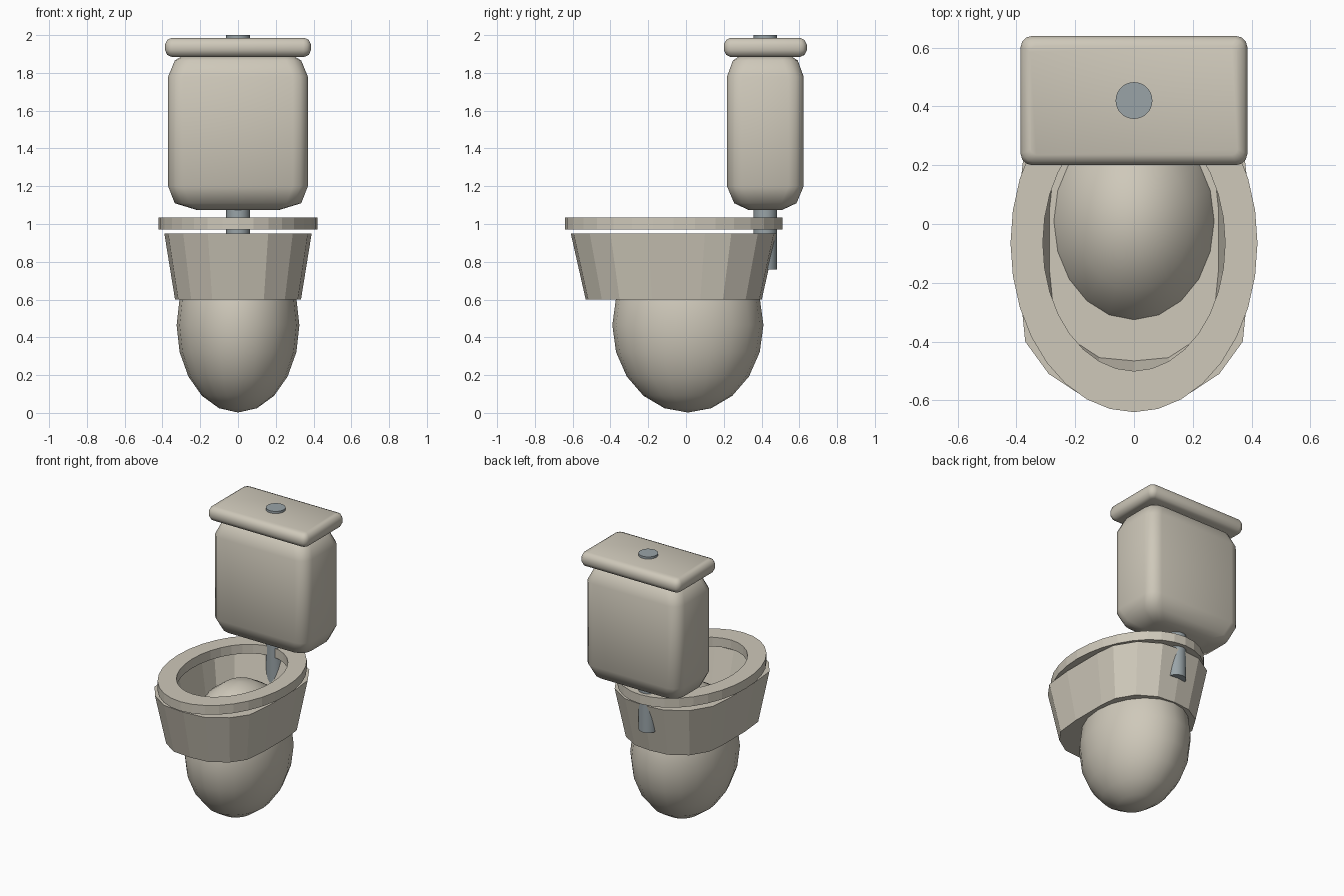
import bpy, bmesh, math

if "Cube" in bpy.data.objects:
    bpy.data.objects.remove(bpy.data.objects["Cube"])

def material(name, rgb):
    m = bpy.data.materials.new(name)
    m.diffuse_color = (*rgb, 1)
    m.use_nodes = True
    m.node_tree.nodes["Principled BSDF"].inputs["Base Color"].default_value = m.diffuse_color
    return m

ceramic = material("ceramic", (0.62, 0.58, 0.49))
steel = material("steel", (0.32, 0.37, 0.39))

def loft(name, loops, mat, closed=False):
    """Bridge equal-length point loops; cap the ends unless the strip is closed."""
    bm = bmesh.new()
    rings = [[bm.verts.new(p) for p in loop] for loop in loops]
    n = len(rings[0])
    pairs = list(zip(rings, rings[1:]))
    if closed:
        pairs.append((rings[-1], rings[0]))
    for a, b in pairs:
        for i in range(n):
            j = (i + 1) % n
            bm.faces.new((a[i], a[j], b[j], b[i]))
    if not closed:
        bm.faces.new(rings[0][::-1])
        bm.faces.new(rings[-1])
    bmesh.ops.recalc_face_normals(bm, faces=bm.faces)
    mesh = bpy.data.meshes.new(name)
    bm.to_mesh(mesh)
    bm.free()
    ob = bpy.data.objects.new(name, mesh)
    bpy.context.collection.objects.link(ob)
    mesh.materials.append(mat)
    return ob

def smooth(ob, angle=40):
    bpy.ops.object.select_all(action='DESELECT')
    ob.select_set(True)
    bpy.context.view_layer.objects.active = ob
    bpy.ops.object.shade_smooth_by_angle(angle=math.radians(angle))

def ellipse(rx, ry, cy, z, n=32):
    return [(rx * math.sin(2 * math.pi * i / n), cy - ry * math.cos(2 * math.pi * i / n), z)
            for i in range(n)]

def rounded_rect(hx, hy, r, cy, z, seg=3):
    pts = []
    for k, (sx, sy) in enumerate([(1, 1), (-1, 1), (-1, -1), (1, -1)]):
        for i in range(seg + 1):
            a = math.pi / 2 * (k + i / seg)
            pts.append((sx * (hx - r) + r * math.cos(a), cy + sy * (hy - r) + r * math.sin(a), z))
    return pts

# Egg-shaped base, poking through the bowl floor
bpy.ops.mesh.primitive_uv_sphere_add(segments=20, ring_count=10, radius=1, location=(0, 0.01, 0.465))
base = bpy.context.object
base.name = "base"
base.scale = (0.325, 0.40, 0.463)
base.data.materials.append(ceramic)
smooth(base, 60)

# Faceted tapering bowl with a hollow
half = [(0, -.61), (.16, -.595), (.29, -.51), (.37, -.4), (.39, -.2), (.39, .1),
        (.375, .24), (.29, .38), (.15, .465), (0, .48)]
plan = half + [(-x, y) for x, y in half[-2:0:-1]]
CY = -0.065

def bowl_loop(s, z):
    return [(x * s, CY + (y - CY) * s, z) for x, y in plan]

loft("bowl", [bowl_loop(.855, .60), bowl_loop(1, .95), bowl_loop(.86, .95), bowl_loop(.735, .71)], ceramic)

# Flat oval seat ring floating just above the rim
loft("seat", [ellipse(.42, .575, CY, .97), ellipse(.42, .575, CY, 1.035),
              ellipse(.31, .435, CY, 1.035), ellipse(.31, .435, CY, .97)], ceramic, closed=True)

# Pillowy tank: half width, half depth, corner radius, height
TY = 0.42
tank_profile = [(.22, .09, .05, 1.075), (.335, .165, .08, 1.11), (.37, .203, .08, 1.20),
                (.37, .203, .08, 1.78), (.335, .172, .08, 1.865), (.30, .14, .06, 1.887)]
tank = loft("tank", [rounded_rect(hx, hy, r, TY, z) for hx, hy, r, z in tank_profile], ceramic)
smooth(tank, 60)

# Tank lid with rounded edges
lid_profile = [(.352, .185, .02, 1.885), (.375, .207, .03, 1.895), (.386, .22, .04, 1.92),
               (.386, .22, .04, 1.95), (.375, .207, .03, 1.975), (.352, .185, .02, 1.985)]
lid = loft("tank_lid", [rounded_rect(hx, hy, r, TY, z) for hx, hy, r, z in lid_profile], ceramic)
smooth(lid, 60)

# Flush pipe running from the bowl up through the tank to form the button
pipe = loft("flush_pipe", [ellipse(.0625, .0625, TY, .76), ellipse(.0625, .0625, TY, 2.0)], steel)
smooth(pipe)
